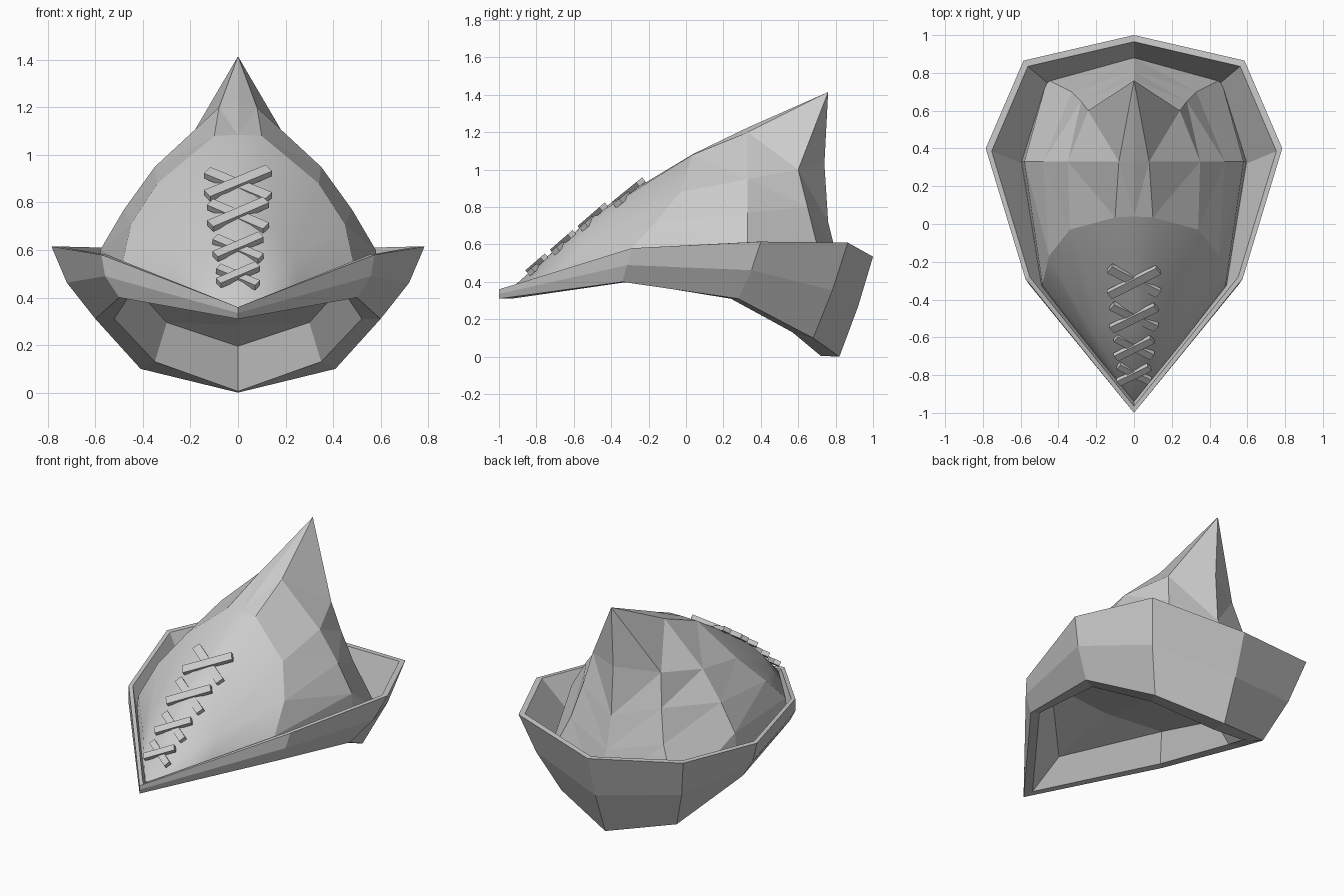
import bpy, bmesh, math
from mathutils import Vector, Matrix

if "Cube" in bpy.data.objects:
    bpy.data.objects.remove(bpy.data.objects["Cube"])


def finish(bm, name, mirror=True):
    """Weld, orient and link a mesh; half models are mirrored across x = 0."""
    if mirror:
        geo = bmesh.ops.duplicate(bm, geom=bm.verts[:] + bm.edges[:] + bm.faces[:])["geom"]
        for v in [g for g in geo if isinstance(g, bmesh.types.BMVert)]:
            v.co.x *= -1
    bmesh.ops.remove_doubles(bm, verts=bm.verts[:], dist=0.0005)
    bmesh.ops.dissolve_degenerate(bm, edges=bm.edges[:], dist=0.0005)
    bmesh.ops.recalc_face_normals(bm, faces=bm.faces[:])
    me = bpy.data.meshes.new(name)
    bm.to_mesh(me)
    bm.free()
    ob = bpy.data.objects.new(name, me)
    bpy.context.collection.objects.link(ob)
    return ob


def loft(bm, rows, closed=False, smooth_rows=0, split=False):
    """Skin neighbouring rows of points; split cuts each quad along its inward crease."""
    grid = [[bm.verts.new(p) for p in r] for r in rows]
    n = len(rows[0])
    for i in range(len(grid) - 1):
        for j in range(n if closed else n - 1):
            k = (j + 1) % n
            a, b, c, d = grid[i][j], grid[i][k], grid[i + 1][k], grid[i + 1][j]
            for poly in ([(a, b, d), (b, c, d)] if split else [(a, b, c, d)]):
                keep = []
                for v in poly:
                    if all((v.co - u.co).length > 0.0005 for u in keep):
                        keep.append(v)
                if len(keep) > 2:
                    bm.faces.new(keep).smooth = i < smooth_rows


# Turned-up brim: half stations run tip, front, side, back corner, back
fold = [(0, -1, .31), (.5, -.34, .40), (.6, .28, .31), (.41, .68, .10), (0, .82, 0)]
rim = [(0, -1, .36), (.575, -.29, .58), (.785, .40, .615), (.585, .865, .61), (0, 1, .535)]
valley = [(0, -.93, .345), (.49, -.32, .46), (.595, .32, .40), (.45, .74, .30), (0, .88, .24)]
inner_top = [(0, -.68, .44), (.42, -.25, .575), (.45, .20, .46), (.30, .55, .295), (0, .68, .195)]
inner_low = [(0, -.92, .312), (.46, -.31, .40), (.52, .24, .31), (.35, .57, .13), (0, .72, .005)]
stations = []
for f, r, v, t, b in zip(fold, rim, valley, inner_top, inner_low):
    mid = (Vector(f) + Vector(r)) / 2
    mid.x *= 1.04
    if f[1] > 0:
        mid.y += .01
    inset = (r[0] * .96, r[1] * .965, r[2])
    stations.append([f, mid, r, inset, v, t, b])
bm = bmesh.new()
loft(bm, stations, closed=True)
finish(bm, "brim")

# Lining that closes the head opening
bm = bmesh.new()
spine = [Vector((0, p[1], z)) for p, z in zip(inner_top, (.44, .54, .43, .285, .195))]
loft(bm, [spine, inner_top])
finish(bm, "lining")

# Crown: half sections from the base up to the ridge, front to back
tip, peak = (0, -.94, .36), (0, .76, 1.415)
front = [
    [tip] * 6,
    [(.26, -.62, .41), (.25, -.61, .49), (.23, -.56, .57), (.18, -.53, .66), (.06, -.48, .76), (0, -.46, .785)],
    [(.49, -.33, .45), (.485, -.32, .55), (.45, -.17, .71), (.34, -.03, .88), (.10, .035, 1.08), (0, .04, 1.085)],
]
back = [
    [(.595, .33, .40), (.58, .33, .60), (.48, .33, .77), (.35, .33, .95), (.08, .33, 1.20), (0, .33, 1.225)],
    [(.46, .765, .30), (.33, .70, .60), (.28, .65, .80), (.243, .60, 1.0), peak, peak],
    [(0, .88, .24), (0, .81, .52), (0, .76, .72), (0, .74, 1.03), peak, peak],
]
bm = bmesh.new()
loft(bm, front, smooth_rows=2)
loft(bm, front[-1:] + back, split=True)
finish(bm, "crown")

# Crossed laces down the front seam: y, z, half length, strap width, slope
crosses = [(-.30, .872, .155, .050, 39), (-.49, .742, .140, .047, 41),
           (-.65, .605, .115, .042, 41), (-.79, .487, .098, .038, 41)]
for n, (y, z, half, width, slope) in enumerate(crosses):
    bm = bmesh.new()
    for k, turn in enumerate((-33, 33)):
        m = (Matrix.Translation((0, y, z)) @ Matrix.Rotation(math.radians(slope), 4, 'X')
             @ Matrix.Translation((0, 0, k * .012))
             @ Matrix.Rotation(math.radians(turn), 4, 'Z')
             @ Matrix.Diagonal((2 * half, width, .028, 1)))
        bmesh.ops.create_cube(bm, size=1, matrix=m)
    finish(bm, f"lace_cross_{n + 1}", mirror=False)
